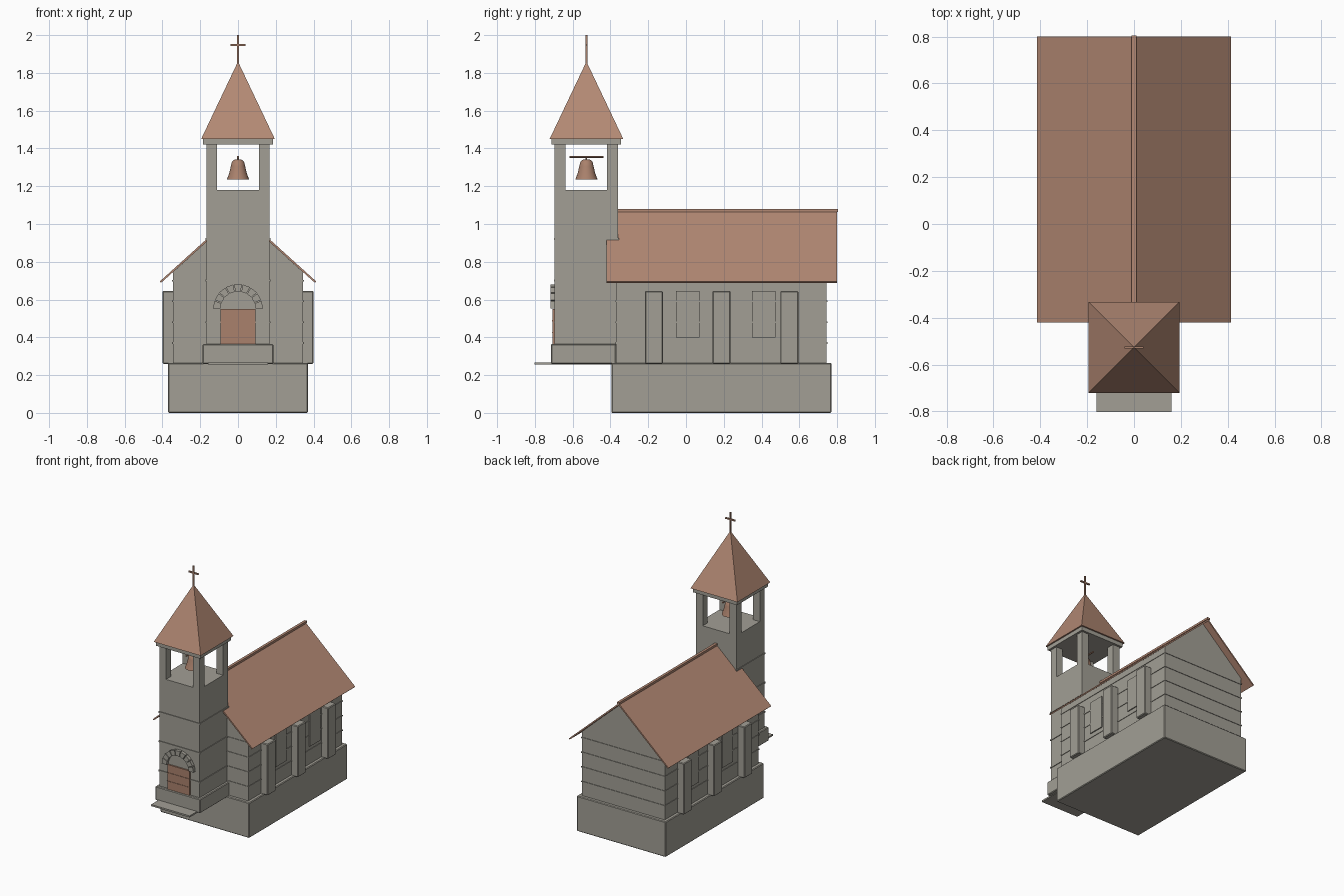
import bpy
import bmesh
import math
from mathutils import Matrix, Vector

cube = bpy.data.objects.get("Cube")
if cube:
    bpy.data.objects.remove(cube)


def material(name, rgb):
    m = bpy.data.materials.new(name)
    m.use_nodes = True
    color = (*rgb, 1)
    m.diffuse_color = color
    m.node_tree.nodes["Principled BSDF"].inputs["Base Color"].default_value = color
    return m


STONE = material("grey stone", (0.36, 0.345, 0.30))
TILE = material("terracotta", (0.45, 0.25, 0.175))
WOOD = material("brown wood", (0.40, 0.22, 0.15))


def finish(name, bm, mat, bevel=0):
    bmesh.ops.recalc_face_normals(bm, faces=bm.faces)
    mesh = bpy.data.meshes.new(name)
    bm.to_mesh(mesh)
    bm.free()
    mesh.materials.append(mat)
    ob = bpy.data.objects.new(name, mesh)
    bpy.context.collection.objects.link(ob)
    if bevel:
        mod = ob.modifiers.new("soft edges", "BEVEL")
        mod.width = bevel
        mod.segments = 1
    return ob


def box(name, x, y, z, mat=STONE, bevel=0):
    """Box from (low, high) ranges."""
    bm = bmesh.new()
    size = [r[1] - r[0] for r in (x, y, z)]
    mid = [(r[0] + r[1]) / 2 for r in (x, y, z)]
    bmesh.ops.create_cube(bm, size=1, matrix=Matrix.Translation(mid) @ Matrix.Diagonal((*size, 1)))
    return finish(name, bm, mat, bevel)


def prism(name, profile, y0, y1, mat):
    """Extrude an (x, z) profile along y."""
    bm = bmesh.new()
    face = bm.faces.new([bm.verts.new((x, y0, z)) for x, z in profile])
    ext = bmesh.ops.extrude_face_region(bm, geom=[face])["geom"]
    bmesh.ops.translate(bm, verts=[g for g in ext if isinstance(g, bmesh.types.BMVert)],
                        vec=(0, y1 - y0, 0))
    return finish(name, bm, mat)


def cone(name, r1, r2, depth, center, sides, mat, turn=None):
    bm = bmesh.new()
    bmesh.ops.create_cone(bm, cap_ends=True, segments=sides, radius1=r1, radius2=r2, depth=depth,
                          matrix=Matrix.Translation(center) @ (turn or Matrix()))
    return finish(name, bm, mat)


TY = -0.527   # tower centre line
HALF = 0.168  # tower half width


def around_tower(h):
    return (-h, h), (TY - h, TY + h)


# Foundation, nave and its stone courses
box("foundation", (-0.37, 0.37), (-0.395, 0.77), (0, 0.265), STONE, 0.005)
W = 0.345
prism("nave", [(-W, 0.255), (W, 0.255), (W, 0.744), (0, 1.056), (-W, 0.744)], -0.37, 0.745, STONE)
for i in range(4):
    z = 0.37 + 0.11 * i
    box("nave_course", (-W - 0.004, W + 0.004), (-0.374, 0.749), (z - 0.004, z + 0.004))

# Nave roof and ridge
prism("nave_roof", [(-0.415, 0.695), (0, 1.07), (0.415, 0.695), (0.408, 0.688),
                    (0, 1.055), (-0.408, 0.688)], -0.42, 0.80, TILE)
box("roof_ridge", (-0.01, 0.01), (-0.36, 0.805), (1.064, 1.08), TILE)

# Buttresses and blind windows on both sides
for s in (-1, 1):
    for y in (-0.17, 0.188, 0.547):
        box("buttress", sorted((s * 0.34, s * 0.40)), (y - 0.048, y + 0.048),
            (0.26, 0.645), STONE, 0.005)
    for y in (0.009, 0.412):
        box("window_panel", sorted((s * 0.344, s * 0.353)), (y - 0.062, y + 0.062), (0.40, 0.645))

# Tower body, plinth, step and courses
box("tower", *around_tower(HALF), (0.265, 1.18))
box("tower_plinth", (-0.187, 0.187), (-0.715, -0.37), (0.26, 0.365), STONE, 0.005)
box("door_step", (-0.16, 0.16), (-0.803, -0.39), (0.256, 0.268))
for z in (0.48, 0.70, 0.92):
    box("tower_course", *around_tower(HALF + 0.005), (z - 0.005, z + 0.005))

# Belfry posts, cap and spire
for sx in (-1, 1):
    for sy in (-1, 1):
        box("belfry_post", sorted((sx * 0.112, sx * HALF)),
            sorted((TY + sy * 0.11, TY + sy * HALF)), (1.175, 1.425))
box("belfry_cap", *around_tower(0.184), (1.42, 1.45))
cone("spire", 0.195 * math.sqrt(2), 0, 0.41, (0, TY, 1.655), 4, TILE,
     Matrix.Rotation(math.pi / 4, 4, "Z"))

# Cross
box("cross_post", (-0.005, 0.005), (TY - 0.005, TY + 0.005), (1.84, 2.0), WOOD)
box("cross_bar", (-0.04, 0.04), (TY - 0.005, TY + 0.005), (1.942, 1.952), WOOD)

# Bell with its beam and clapper
bm = bmesh.new()
profile = [(0, 1.342), (0.02, 1.34), (0.032, 1.33), (0.038, 1.305), (0.046, 1.27),
           (0.059, 1.235), (0.053, 1.235), (0.038, 1.275), (0.028, 1.32), (0, 1.33)]
verts = [bm.verts.new((r, TY, z)) for r, z in profile]
edges = [bm.edges.new(pair) for pair in zip(verts, verts[1:])]
bmesh.ops.spin(bm, geom=verts + edges, cent=Vector((0, TY, 0)), axis=(0, 0, 1),
               angle=math.tau, steps=24)
bmesh.ops.remove_doubles(bm, verts=bm.verts, dist=0.0005)
bell = finish("bell", bm, WOOD)
bpy.ops.object.select_all(action="DESELECT")
bell.select_set(True)
bpy.context.view_layer.objects.active = bell
bpy.ops.object.shade_smooth_by_angle(angle=math.radians(40))
cone("bell_beam", 0.006, 0.006, 0.18, (0, TY, 1.355), 8, WOOD, Matrix.Rotation(math.pi / 2, 4, "X"))
cone("bell_hanger", 0.004, 0.004, 0.02, (0, TY, 1.347), 8, WOOD)
cone("bell_clapper", 0.005, 0.003, 0.09, (0, TY, 1.287), 8, WOOD)

# Door with plank lines
box("door", (-0.093, 0.093), (-0.706, -0.69), (0.36, 0.55), WOOD)
for z in (0.425, 0.488):
    box("door_batten", (-0.093, 0.093), (-0.709, -0.70), (z - 0.003, z + 0.003), WOOD)

# Arch stones over the door
STONES = 9
for i in range(STONES):
    a0 = math.pi * i / STONES + 0.02
    a1 = math.pi * (i + 1) / STONES - 0.02
    ring = [(r * math.cos(a), 0.55 + r * math.sin(a))
            for r, a in ((0.093, a0), (0.132, a0), (0.132, a1), (0.093, a1))]
    prism("arch_stone", ring, -0.718, -0.69, STONE)
